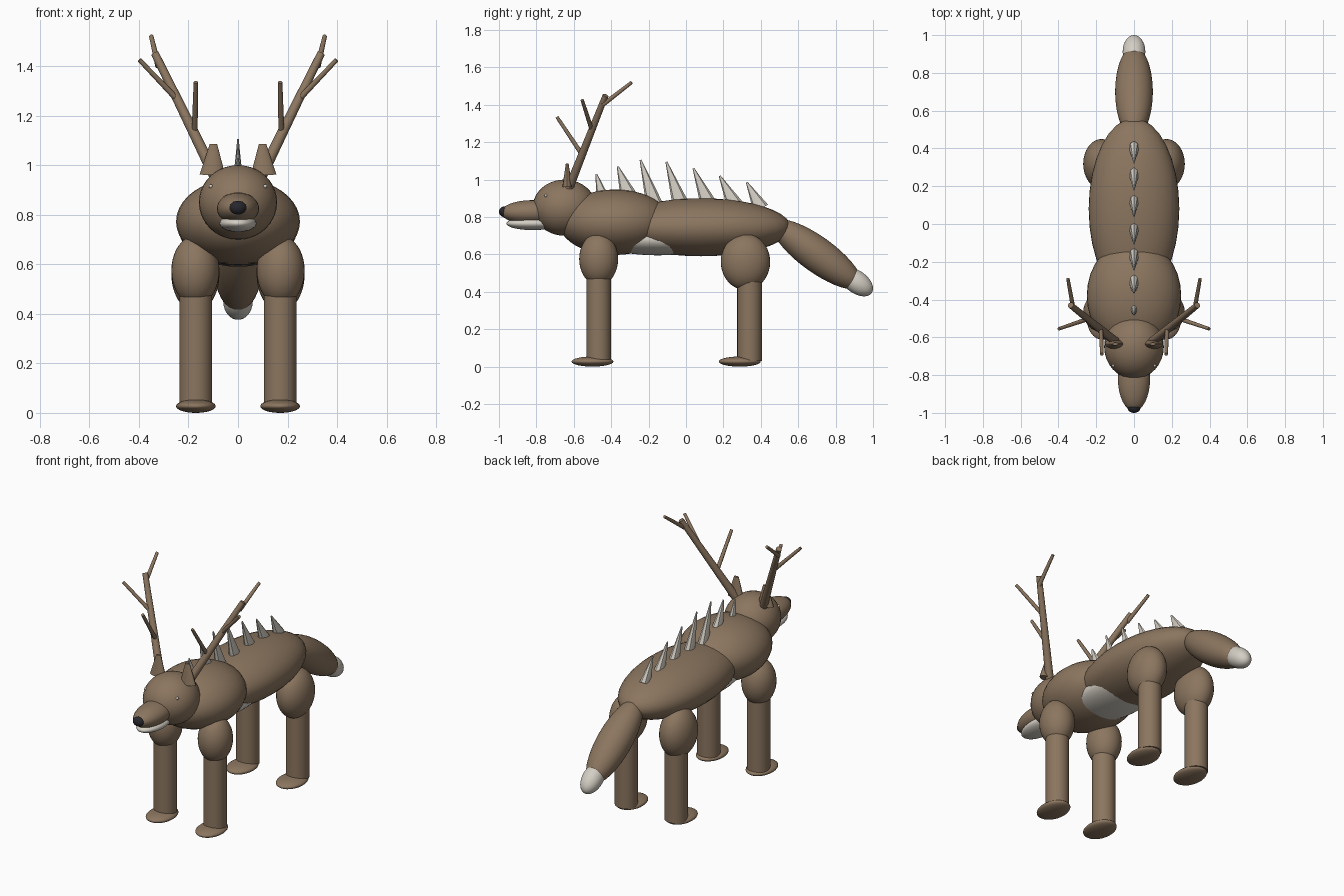
import bpy, bmesh, math
from mathutils import Vector, Matrix

cube = bpy.data.objects.get("Cube")
if cube:
    bpy.data.objects.remove(cube)


def material(name, r, g, b):
    m = bpy.data.materials.new(name)
    m.use_nodes = True
    m.diffuse_color = (r, g, b, 1)
    m.node_tree.nodes["Principled BSDF"].inputs["Base Color"].default_value = (r, g, b, 1)
    return m


FUR = material("brown_fur", 0.26, 0.18, 0.115)
PALE = material("pale_bone", 0.66, 0.62, 0.55)
DARK = material("dark_nose", 0.02, 0.02, 0.025)


def finish(bm, name, mat, matrix):
    mesh = bpy.data.meshes.new(name)
    bm.transform(matrix)
    bm.to_mesh(mesh)
    bm.free()
    mesh.materials.append(mat)
    ob = bpy.data.objects.new(name, mesh)
    bpy.context.collection.objects.link(ob)
    bpy.ops.object.select_all(action="DESELECT")
    ob.select_set(True)
    bpy.context.view_layer.objects.active = ob
    bpy.ops.object.shade_smooth_by_angle(angle=math.radians(40))
    return ob


def ellipsoid(name, centre, radii, mat=FUR, tilt=0):
    """Stretched sphere, pitched about the x axis by tilt degrees."""
    bm = bmesh.new()
    bmesh.ops.create_uvsphere(bm, u_segments=32, v_segments=20, radius=1)
    matrix = (Matrix.Translation(centre) @ Matrix.Rotation(math.radians(tilt), 4, "X")
              @ Matrix.Diagonal((*radii, 1)))
    return finish(bm, name, mat, matrix)


def rod(name, start, end, r1, r2, mat=FUR, sides=16, squash=(1, 1)):
    """Tapered round bar from start to end."""
    a, b = Vector(start), Vector(end)
    axis = b - a
    bm = bmesh.new()
    bmesh.ops.create_cone(bm, cap_ends=True, segments=sides, radius1=r1,
                          radius2=r2, depth=axis.length)
    turn = Vector((0, 0, 1)).rotation_difference(axis).to_matrix().to_4x4()
    matrix = Matrix.Translation((a + b) / 2) @ turn @ Matrix.Diagonal((*squash, 1, 1))
    return finish(bm, name, mat, matrix)


# Torso
ellipsoid("body", (0, 0.08, 0.745), (0.24, 0.48, 0.155))
ellipsoid("chest", (0, -0.38, 0.772), (0.25, 0.3, 0.175))
ellipsoid("belly", (0, -0.15, 0.68), (0.18, 0.32, 0.085), PALE)

# Head
ellipsoid("head", (0, -0.65, 0.85), (0.158, 0.17, 0.15))
ellipsoid("snout", (0, -0.82, 0.825), (0.085, 0.17, 0.065))
ellipsoid("lower_jaw", (0, -0.82, 0.765), (0.075, 0.14, 0.035), PALE)
ellipsoid("nose", (0, -0.972, 0.828), (0.035, 0.028, 0.028), DARK)

# Tail
ellipsoid("tail", (0, 0.7, 0.6), (0.1, 0.29, 0.095), tilt=-36)
ellipsoid("tail_tip", (0, 0.912, 0.452), (0.06, 0.1, 0.06), PALE, tilt=-36)

# Back spikes: base y, base z, tip y, tip z
spikes = [(-0.45, 0.92, -0.48, 1.03), (-0.31, 0.92, -0.365, 1.07),
          (-0.17, 0.87, -0.243, 1.105), (-0.03, 0.87, -0.105, 1.095),
          (0.12, 0.87, 0.04, 1.06), (0.26, 0.865, 0.18, 1.02),
          (0.40, 0.845, 0.325, 0.985)]
for i, (y, z, ty, tz) in enumerate(spikes):
    rod(f"back_spike_{i + 1}", (0, y, z), (0, ty, tz), 0.03 if i == 0 else 0.044,
        0.005, PALE, 8, (0.6, 1))

for side, s in (("left", 1), ("right", -1)):
    # Legs
    for end, hip_y, hip_z, hip_r, leg_y, paw_y in (
            ("front", -0.467, 0.575, (0.097, 0.104, 0.14), -0.467, -0.5),
            ("back", 0.318, 0.56, (0.097, 0.132, 0.15), 0.34, 0.287)):
        ellipsoid(f"{side}_{end}_thigh", (s * 0.172, hip_y, hip_z), hip_r)
        rod(f"{side}_{end}_leg", (s * 0.17, leg_y, 0.03), (s * 0.17, leg_y, 0.52),
            0.066, 0.066, sides=32)
        ellipsoid(f"{side}_{end}_paw", (s * 0.17, paw_y, 0.027), (0.08, 0.112, 0.027))

    # Ears and eyes
    rod(f"{side}_ear", (s * 0.103, -0.635, 0.96), (s * 0.099, -0.635, 1.085),
        0.052, 0.015, squash=(1, 0.5))
    ellipsoid(f"{side}_eye", (s * 0.11, -0.75, 0.915), (0.008, 0.008, 0.008), PALE)

    # Antlers
    rod(f"{side}_antler_beam", (s * 0.09, -0.628, 0.95), (s * 0.335, -0.43, 1.45),
        0.024, 0.016)
    for name, a, b in (
            ("front", (0.175, -0.56, 1.14), (0.17, -0.69, 1.335)),
            ("outer", (0.25, -0.505, 1.27), (0.398, -0.555, 1.425)),
            ("rear", (0.322, -0.445, 1.4), (0.35, -0.29, 1.52))):
        rod(f"{side}_antler_{name}_prong", (s * a[0], *a[1:]), (s * b[0], *b[1:]),
            0.012, 0.009, sides=12)
